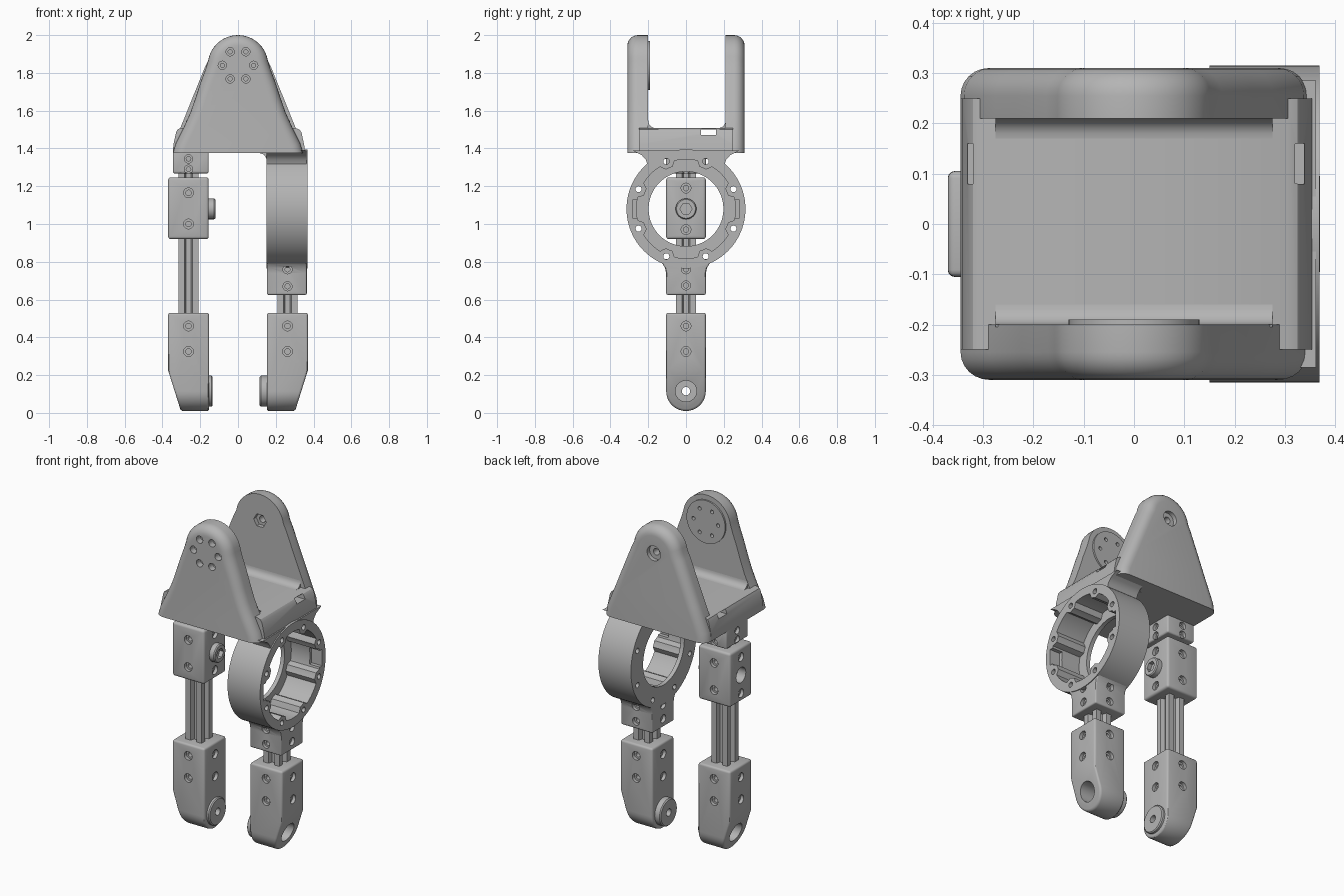
import bpy, bmesh, math
from mathutils import Vector

cube = bpy.data.objects.get("Cube")
if cube:
    bpy.data.objects.remove(cube, do_unlink=True)

grey = bpy.data.materials.new("plain grey")
grey.use_nodes = True
GREY = (0.46, 0.46, 0.46, 1)
grey.diffuse_color = GREY
grey.node_tree.nodes["Principled BSDF"].inputs["Base Color"].default_value = GREY
parts = []


def place(axis, t, u, v):
    return {"X": (t, u, v), "Y": (u, t, v), "Z": (u, v, t)}[axis]


def lathe(bm, axis, u, v, profile, n=32):
    """Turned solid along an axis from (position, radius) pairs."""
    rings = []
    for t, r in profile:
        rings.append([bm.verts.new(place(axis, t, u + r * math.cos(2 * math.pi * i / n),
                                         v + r * math.sin(2 * math.pi * i / n))) for i in range(n)])
    faces = [bm.faces.new(rings[0]), bm.faces.new(rings[-1])]
    for a, b in zip(rings, rings[1:]):
        for i in range(n):
            j = (i + 1) % n
            faces.append(bm.faces.new((a[i], a[j], b[j], b[i])))
    bmesh.ops.recalc_face_normals(bm, faces=faces)


def prism(bm, axis, outline, a, b):
    """Outline swept straight along an axis."""
    lo = [bm.verts.new(place(axis, a, *p)) for p in outline]
    hi = [bm.verts.new(place(axis, b, *p)) for p in outline]
    faces = [bm.faces.new(lo), bm.faces.new(hi)]
    for i in range(len(lo)):
        j = (i + 1) % len(lo)
        faces.append(bm.faces.new((lo[i], lo[j], hi[j], hi[i])))
    bmesh.ops.recalc_face_normals(bm, faces=faces)


def box(bm, x, y, z):
    prism(bm, "Z", [(x[0], y[0]), (x[1], y[0]), (x[1], y[1]), (x[0], y[1])], *z)


def screw(bm, axis, face, sign, u, v, r=0.026):
    """Counterbored screw hole sunk into a face."""
    lathe(bm, axis, u, v, [(face + sign * 0.01, r), (face - sign * 0.02, r),
                           (face - sign * 0.02, r * 0.55), (face - sign * 0.045, r * 0.55)], 20)


def make(name, bm, cutter=None, bevel=0):
    """Turn a bmesh into a finished part, with optional softened edges and cuts."""
    me = bpy.data.meshes.new(name)
    bm.to_mesh(me)
    bm.free()
    ob = bpy.data.objects.new(name, me)
    bpy.context.collection.objects.link(ob)
    tool = None
    if bevel:
        m = ob.modifiers.new("soft", "BEVEL")
        m.width, m.segments, m.limit_method, m.angle_limit = bevel, 3, "ANGLE", math.radians(50)
    if cutter:
        cm = bpy.data.meshes.new("cutter")
        cutter.to_mesh(cm)
        cutter.free()
        tool = bpy.data.objects.new("cutter", cm)
        tool.hide_render = True
        bpy.context.collection.objects.link(tool)
        m = ob.modifiers.new("cut", "BOOLEAN")
        m.operation, m.solver, m.object, m.use_self = "DIFFERENCE", "EXACT", tool, True
    if ob.modifiers:
        bpy.context.view_layer.update()
        dg = bpy.context.evaluated_depsgraph_get()
        baked = bpy.data.meshes.new_from_object(ob.evaluated_get(dg))
        ob.modifiers.clear()
        ob.data = baked
    if tool:
        bpy.data.objects.remove(tool, do_unlink=True)
    ob.data.materials.clear()
    ob.data.materials.append(grey)
    parts.append(ob)
    return ob


def mirrored(half):
    return half + [(-u, v) for u, v in reversed(half) if u > 1e-6]


# Fork cheeks: bell shaped in front, straighter at the back, rounded outside
TOP = 1.84
dome = [(0.16 * math.cos(math.radians(a)), TOP + 0.16 * math.sin(math.radians(a))) for a in range(9, 82, 9)]
dome.append((0, 2.0))


def cheek(name, flank, inner, outer, cutter):
    bm = bmesh.new()
    prism(bm, "Y", mirrored(flank + dome), inner, outer)
    rim = [e for e in bm.edges if all(abs(v.co.y - outer) < 1e-5 for v in e.verts)
           and not all(v.co.z < 1.376 for v in e.verts)]
    bmesh.ops.bevel(bm, geom=rim, offset=0.055, segments=6, profile=0.5, affect="EDGES")
    make(name, bm, cutter)


def bolt_circle():
    bm = bmesh.new()
    for k in range(6):
        a = math.radians(60 * k)
        lathe(bm, "Y", 0.083 * math.cos(a), TOP + 0.083 * math.sin(a),
              [(-0.33, 0.022), (-0.27, 0.022), (-0.27, 0.011), (-0.15, 0.011)], 20)
    return bm


cheek("front_cheek", [(0.345, 1.375), (0.328, 1.43), (0.288, 1.51), (0.252, 1.59), (0.224, 1.67),
                      (0.198, 1.75), (0.172, 1.82)], -0.2, -0.31, bolt_circle())
axle = bmesh.new()
lathe(axle, "Y", 0, TOP, [(0.33, 0.045), (0.285, 0.045), (0.285, 0.02), (0.15, 0.02)])
lathe(axle, "Y", 0, TOP, [(0.19, 0.042), (0.235, 0.042)], 6)
cheek("back_cheek", [(0.345, 1.375), (0.338, 1.43), (0.276, 1.58), (0.236, 1.68),
                     (0.175, 1.83)], 0.21, 0.31, axle)
pad = bmesh.new()
lathe(pad, "Y", 0, TOP, [(-0.205, 0.13), (-0.19, 0.13)], 48)
make("hub_pad", pad, bolt_circle())

# Fork base with a strap tunnel, and coves where it meets the cheeks
base = bmesh.new()
prism(base, "Y", [(-0.345, 1.375), (0.356, 1.375), (0.35, 1.42), (0.336, 1.485), (0.325, 1.5), (0.305, 1.508),
                  (-0.305, 1.508), (-0.32, 1.5), (-0.328, 1.485), (-0.342, 1.42)], -0.25, 0.25)
tunnel = bmesh.new()
box(tunnel, (-0.4, 0.4), (0.08, 0.16), (1.472, 1.5))
for s in (-1, 1):
    box(tunnel, sorted((s * 0.32, s * 0.342)), (0.081, 0.159), (1.485, 1.55))
make("fork_base", base, tunnel)
for name, y, s in (("front_cove", -0.2, 1), ("back_cove", 0.21, -1)):
    bm = bmesh.new()
    arc = [(y + s * 0.04 * (1 - math.sin(t * math.pi / 12)), 1.548 - 0.04 * math.cos(t * math.pi / 12))
           for t in range(7)]
    prism(bm, "X", arc + [(y - s * 0.005, 1.548), (y - s * 0.005, 1.5), (y + s * 0.04, 1.5)], -0.275, 0.275)
    make(name, bm)

# Ring housing: lobed pocket open on the outside, thin inner wall, eight bolt holes
RZ = 1.08
ring, hollow = bmesh.new(), bmesh.new()
lathe(ring, "X", 0, RZ, [(0.15, 0.315), (0.369, 0.315)], 96)
lobes = []
for i in range(160):
    a = 2 * math.pi * i / 160
    off = abs((math.degrees(a) % 45) - 22.5)
    r = 0.262 - 0.028 * min(1, max(0, (9 - off) / 4))
    lobes.append((r * math.cos(a), RZ + r * math.sin(a)))
prism(hollow, "X", lobes, 0.175, 0.4)
lathe(hollow, "X", 0, RZ, [(0.1, 0.198), (0.2, 0.198)], 64)
for k in range(8):
    a = math.radians(22.5 + 45 * k)
    lathe(hollow, "X", 0.272 * math.cos(a), RZ + 0.272 * math.sin(a), [(0.1, 0.016), (0.4, 0.016)], 16)
for s in (-1, 1):
    box(hollow, (0.3, 0.4), sorted((s * 0.24, s * 0.28)), (RZ - 0.05, RZ + 0.05))
make("ring_housing", ring, hollow)

# Webs joining the ring to the fork base above and the socket below
web = bmesh.new()
prism(web, "X", mirrored([(0.285, 1.39), (0.235, 1.365), (0.212, 1.34), (0.203, 1.31), (0.18, 1.3),
                          (0.1, 1.345), (0.0, 1.356)])[::-1], 0.152, 0.362)
web_holes = bmesh.new()
for s in (-1, 1):
    lathe(web_holes, "X", s * 0.104, RZ + 0.251, [(0.1, 0.016), (0.4, 0.016)], 16)
make("ring_web", web, web_holes)
cove = bmesh.new()
prism(cove, "Y", [(0.115, 1.38), (0.115, 1.375), (0.138, 1.367), (0.151, 1.345), (0.16, 1.345), (0.16, 1.38)],
      -0.2, 0.2)
make("web_fillet", cove)

CX, HALF = 0.262, 0.105


def block_screws(side, x0, x1, front_z, side_z, r=0.026):
    bm = bmesh.new()
    for s in (-1, 1):
        for z in front_z:
            screw(bm, "Y", s * HALF, s, side * CX, z, r)
    for z in side_z:
        screw(bm, "X", x0, -1, 0, z, r)
        screw(bm, "X", x1, 1, 0, z, r)
    return bm


neck = bmesh.new()
prism(neck, "X", mirrored([(HALF, 0.625), (HALF, 0.74), (0.112, 0.77), (0.125, 0.79), (0.15, 0.815)]), 0.153, 0.364)
make("ring_socket", neck, block_screws(1, 0.153, 0.364, (0.76, 0.67), (0.76, 0.675), 0.024), 0.008)

# Upper socket and sliding sleeve of the long leg
stub = bmesh.new()
box(stub, (-0.345, -0.155), (-HALF, HALF), (1.268, 1.385))
make("fork_socket", stub, block_screws(-1, -0.345, -0.155, (1.345, 1.29), (1.345, 1.29), 0.022), 0.01)
sleeve = bmesh.new()
box(sleeve, (-0.37, -0.155), (-HALF, HALF), (0.92, 1.247))
bores = block_screws(-1, -0.37, -0.155, (1.165, 1.0), (1.19, 0.97))
lathe(bores, "X", 0, RZ, [(-0.39, 0.046), (-0.3, 0.046)])
make("sleeve", sleeve, bores, 0.014)
knob, socket = bmesh.new(), bmesh.new()
lathe(knob, "X", 0, RZ, [(-0.16, 0.055), (-0.126, 0.055), (-0.12, 0.05)], 40)
lathe(socket, "X", 0, RZ, [(-0.1, 0.032), (-0.145, 0.032)], 6)
make("sleeve_knob", knob, socket)

# Slotted posts and tapered feet with pivot bosses
for side, label, post_top, boss_end in ((-1, "right", 1.29, 0.135), (1, "left", 0.65, 0.115)):
    h = 0.053
    outline = []
    for q in range(4):
        c, s = round(math.cos(q * math.pi / 2)), round(math.sin(q * math.pi / 2))
        for x, y in ((h, -h), (h, -0.02), (0.028, -0.012), (0.028, 0.012), (h, 0.02)):
            outline.append((side * CX + c * x - s * y, s * x + c * y))
    post = bmesh.new()
    prism(post, "Z", outline, 0.5, post_top)
    make(label + "_post", post)

    x_in, x_out = side * 0.153, side * 0.37
    foot = bmesh.new()
    sole = [(HALF * math.cos(math.radians(a)), 0.115 + HALF * math.sin(math.radians(a)))
            for a in range(-180, 1, 9)]
    prism(foot, "X", sole + [(HALF, 0.53), (-HALF, 0.53)], x_in, x_out)
    slope = Vector((side * 0.21, 0, -0.066)).normalized()
    bmesh.ops.bisect_plane(foot, geom=foot.verts[:] + foot.edges[:] + foot.faces[:],
                           plane_co=(x_out, 0, 0.225), plane_no=slope, clear_outer=True)
    bmesh.ops.holes_fill(foot, edges=[e for e in foot.edges if e.is_boundary], sides=0)
    bmesh.ops.recalc_face_normals(foot, faces=foot.faces[:])
    holes = block_screws(side, min(x_in, x_out), max(x_in, x_out), (0.46, 0.325), (0.46, 0.325))
    lathe(holes, "X", 0, 0.115, [(side * 0.4, 0.056), (side * 0.24, 0.056),
                                 (side * 0.24, 0.022), (side * 0.08, 0.022)])
    make(label + "_foot", foot, holes, 0.012)
    boss, bore = bmesh.new(), bmesh.new()
    lathe(boss, "X", 0, 0.115, [(side * 0.158, 0.082), (side * (boss_end + 0.006), 0.082),
                                (side * boss_end, 0.076)], 40)
    lathe(bore, "X", 0, 0.115, [(side * 0.08, 0.022), (side * 0.2, 0.022)])
    make(label + "_pivot_boss", boss, bore)

# Smooth the curves, keep the hard edges
bpy.ops.object.select_all(action="DESELECT")
for ob in parts:
    ob.select_set(True)
bpy.context.view_layer.objects.active = parts[0]
bpy.ops.object.shade_smooth_by_angle(angle=math.radians(30))
